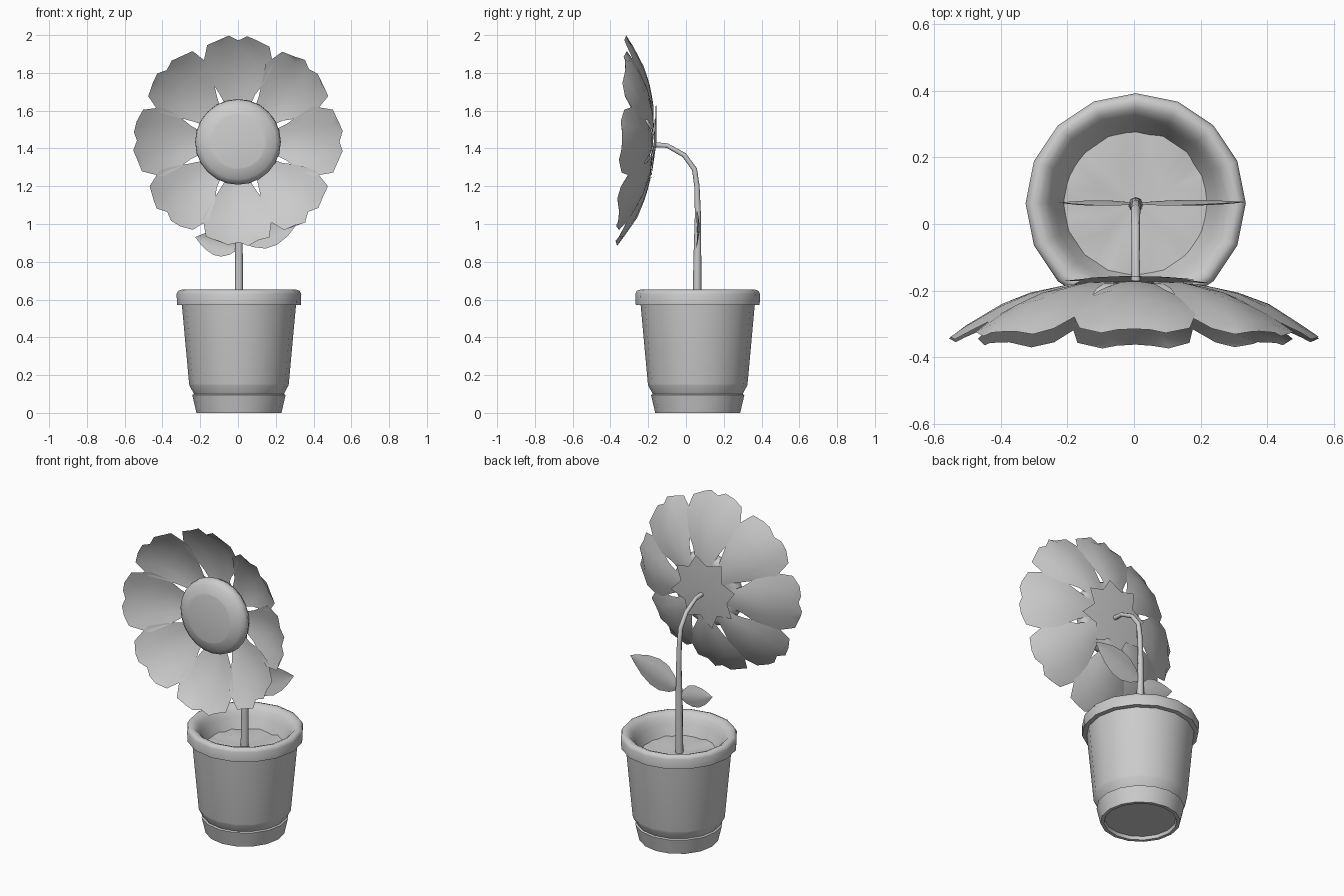
import bpy, bmesh, math, random
from mathutils import Matrix, Vector

if "Cube" in bpy.data.objects:
    bpy.data.objects.remove(bpy.data.objects["Cube"])

random.seed(4)
grey = bpy.data.materials.new("plain grey")
GREY = (0.6, 0.6, 0.6, 1)
grey.diffuse_color = GREY
grey.use_nodes = True
grey.node_tree.nodes["Principled BSDF"].inputs["Base Color"].default_value = GREY

POT = Vector((0.005, 0.062, 0))
HEAD = Vector((0, -0.17, 1.432))


def finish(name, bm, angle=40):
    """Turn a bmesh into a smooth shaded object."""
    mesh = bpy.data.meshes.new(name)
    bmesh.ops.recalc_face_normals(bm, faces=bm.faces)
    bm.to_mesh(mesh)
    bm.free()
    mesh.materials.append(grey)
    ob = bpy.data.objects.new(name, mesh)
    bpy.context.collection.objects.link(ob)
    bpy.ops.object.select_all(action="DESELECT")
    ob.select_set(True)
    bpy.context.view_layer.objects.active = ob
    bpy.ops.object.shade_smooth_by_angle(angle=math.radians(angle))
    return ob


def lathe(name, profile, sides, matrix, angle):
    """Spin (radius, height) points around z; the ends are capped when on the axis."""
    bm = bmesh.new()
    verts = [bm.verts.new((r, 0, z)) for r, z in profile]
    edges = [bm.edges.new(pair) for pair in zip(verts, verts[1:])]
    bmesh.ops.spin(bm, geom=verts + edges, axis=(0, 0, 1), cent=(0, 0, 0),
                   angle=math.tau, steps=sides)
    bmesh.ops.remove_doubles(bm, verts=bm.verts, dist=0.0005)
    bm.transform(matrix)
    return finish(name, bm, angle)


def sheet(bm, rows):
    """Skin a grid of points."""
    grid = [[bm.verts.new(p) for p in row] for row in rows]
    for a, b in zip(grid, grid[1:]):
        for i in range(len(a) - 1):
            bm.faces.new((a[i], a[i + 1], b[i + 1], b[i]))


# Pot with a stepped foot, rounded rim and hollow underside
lathe("pot", [(0, 0.02), (0.2, 0.02), (0.205, 0), (0.225, 0), (0.247, 0.095),
              (0.238, 0.1), (0.262, 0.145), (0.264, 0.155), (0.302, 0.57),
              (0.328, 0.572), (0.33, 0.63), (0.322, 0.646), (0.305, 0.652),
              (0.284, 0.645), (0.262, 0.622), (0.246, 0.588), (0.215, 0.525),
              (0.205, 0.5)], 16, Matrix.Translation(POT), 55)

# Slightly uneven soil
bm = bmesh.new()
bmesh.ops.create_circle(bm, segments=16, radius=0.217, cap_ends=True, cap_tris=True)
bmesh.ops.subdivide_edges(bm, edges=bm.edges, cuts=1, use_grid_fill=True)
for v in bm.verts:
    v.co.z = 0.528 + random.uniform(-0.007, 0.007)
bm.transform(Matrix.Translation(POT))
finish("soil", bm)

# Stem: tapering tube that bends forward to the flower head
path = [(0.058, 0.5, 0.023), (0.06, 0.8, 0.021), (0.063, 1.05, 0.016),
        (0.058, 1.2, 0.014), (0.045, 1.29, 0.014), (-0.01, 1.365, 0.013),
        (-0.1, 1.415, 0.012), (-0.17, 1.42, 0.014)]
curve = bpy.data.curves.new("stem", "CURVE")
curve.dimensions = "3D"
curve.bevel_depth = 1
curve.bevel_resolution = 2
spline = curve.splines.new("POLY")
spline.points.add(len(path) - 1)
for point, (y, z, r) in zip(spline.points, path):
    point.co = (POT.x, y, z, 1)
    point.radius = r
temp = bpy.data.objects.new("stem_path", curve)
bm = bmesh.new()
bm.from_mesh(temp.to_mesh())
temp.to_mesh_clear()
bpy.data.objects.remove(temp)
finish("stem", bm, 60)


# Leaves: folded blades on each side of the stem
def leaf(name, base, tip, width):
    bm = bmesh.new()
    base, tip = Vector(base), Vector(tip)
    along = tip - base
    side = Vector((-along.z, 0, along.x)).normalized()
    shape = [(0, 0.08), (0.14, 0.62), (0.32, 0.97), (0.5, 1),
             (0.7, 0.76), (0.87, 0.38), (1, 0.02)]
    rows = []
    for t, w in shape:
        mid = base + along * t
        rows.append([mid + side * (u * w * width)
                     + Vector((0, 0.016 * w * (0.5 - abs(u)), 0))
                     for u in (-1, -0.5, 0, 0.5, 1)])
    sheet(bm, rows)
    finish(name, bm, 60)


leaf("left_leaf", (0.01, 0.062, 0.915), (0.335, 0.066, 1.04), 0.094)
leaf("right_leaf", (0, 0.062, 0.87), (-0.225, 0.064, 0.93), 0.066)


# Flower head parts are built around z and turned so that z faces forward
def head_matrix(tilt):
    return (Matrix.Translation(HEAD)
            @ Matrix.Rotation(math.radians(90 - tilt), 4, "X"))


# Rounded seed disc with a flat face
lathe("flower_disc", [(0, 0.016), (0.18, 0.016), (0.215, 0.026), (0.227, 0.052),
                      (0.222, 0.075), (0.2, 0.095), (0.148, 0.114),
                      (0.143, 0.115), (0, 0.115)], 24, head_matrix(3), 50)

# Cupped petals: radius, half width, midrib height, extra height at the sides
petal_rows = [(0.08, 0.035, 0.004, 0.002), (0.19, 0.06, 0.01, 0.008),
              (0.25, 0.092, 0.022, 0.014), (0.31, 0.136, 0.036, 0.026),
              (0.4, 0.183, 0.07, 0.044), (0.505, 0.165, 0.134, 0.03),
              (0.532, 0.1, 0.168, 0.012)]
columns = (-1, -0.5, 0, 0.5, 1)
for n in range(8):
    bm = bmesh.new()
    rows = []
    for i, (r, w, h, cup) in enumerate(petal_rows):
        # the outer edge dips in the middle
        lobe = 0.022 if i == len(petal_rows) - 1 else 0
        rows.append([(r + lobe * (abs(u) == 0.5), u * w, h + cup * u * u)
                     for u in columns])
    sheet(bm, rows)
    for v in bm.verts:
        v.co += Vector((random.uniform(-1, 1), random.uniform(-1, 1), 0)) * 0.005
    bm.transform(head_matrix(2.5) @ Matrix.Rotation(math.tau * n / 8, 4, "Z"))
    finish(f"petal_{n + 1}", bm, 60)

# Star shaped calyx behind the petals
bm = bmesh.new()
hub = bm.verts.new((0, 0, -0.014))
ring = []
for n in range(16):
    a = math.tau * (n + 0.5) / 16
    r = (0.225 if n % 2 else 0.165) + random.uniform(-0.015, 0.01)
    ring.append(bm.verts.new((r * math.cos(a), r * math.sin(a), 0.006 * (n % 2) - 0.002)))
for n in range(16):
    bm.faces.new((hub, ring[n], ring[(n + 1) % 16]))
bm.transform(head_matrix(4))
finish("calyx", bm, 60)
